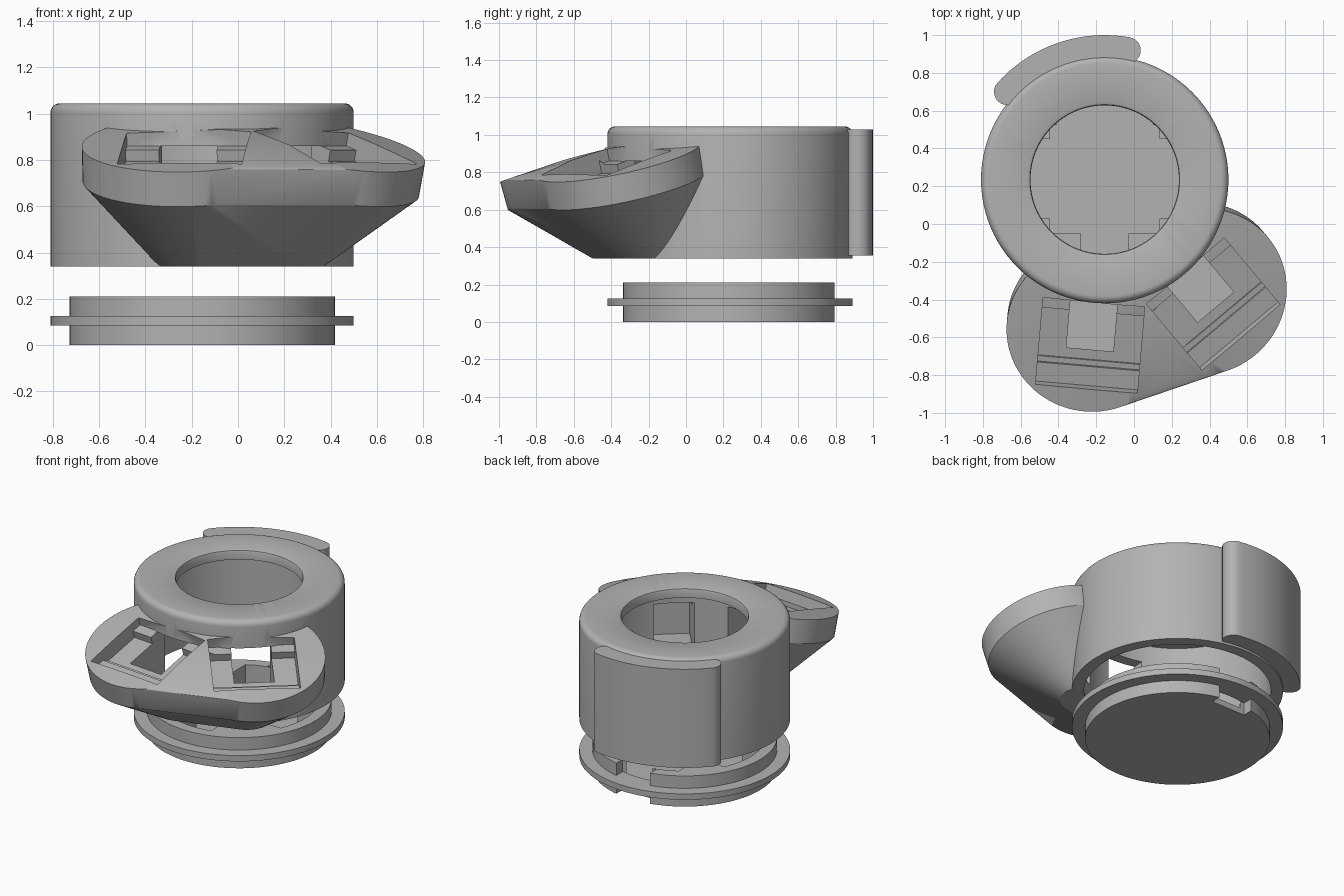
import bpy, bmesh, math
from mathutils import Matrix, Vector

if "Cube" in bpy.data.objects:
    bpy.data.objects.remove(bpy.data.objects["Cube"])

CX, CY = -0.155, 0.235          # axis of the round housing
R, CAVITY, HOLE = 0.655, 0.58, 0.393
BASE, TOP = 0.34, 1.045
SEG = 96

grey = bpy.data.materials.new("plain grey")
grey.use_nodes = True
grey.diffuse_color = (0.45, 0.45, 0.45, 1)
grey.node_tree.nodes["Principled BSDF"].inputs["Base Color"].default_value = (0.45, 0.45, 0.45, 1)


def make(name, bm):
    bmesh.ops.recalc_face_normals(bm, faces=bm.faces)
    mesh = bpy.data.meshes.new(name)
    bm.to_mesh(mesh)
    bm.free()
    obj = bpy.data.objects.new(name, mesh)
    mesh.materials.append(grey)
    bpy.context.collection.objects.link(obj)
    return obj


def box(lo, hi, matrix):
    """Box between two corners in a local frame."""
    bm = bmesh.new()
    bmesh.ops.create_cube(bm, size=1)
    lo, hi = Vector(lo), Vector(hi)
    for v in bm.verts:
        v.co = matrix @ Vector([a + (c + 0.5) * (b - a) for a, b, c in zip(lo, hi, v.co)])
    return make("cutter", bm)


def lathe(name, profile):
    """Closed solid of revolution on the housing axis; profile starts and ends on it."""
    bm = bmesh.new()
    verts = [bm.verts.new((CX + r, CY, z)) for r, z in profile]
    edges = [bm.edges.new(pair) for pair in zip(verts, verts[1:])]
    bmesh.ops.spin(bm, geom=verts + edges, cent=(CX, CY, 0), axis=(0, 0, 1),
                   angle=math.tau, steps=SEG)
    bmesh.ops.remove_doubles(bm, verts=bm.verts, dist=1e-5)
    return make(name, bm)


def cylinder(r, z0, z1):
    return lathe("cutter", [(0, z0), (r, z0), (r, z1), (0, z1)])


def combine(obj, other, operation="DIFFERENCE"):
    mod = obj.modifiers.new("combine", "BOOLEAN")
    mod.operation, mod.solver, mod.object = operation, "EXACT", other
    bpy.context.view_layer.objects.active = obj
    bpy.ops.object.modifier_apply(modifier=mod.name)
    bpy.data.objects.remove(other)


def frame(x, y, z, azimuth, tilt=0):
    return (Matrix.Translation((x, y, z)) @ Matrix.Rotation(math.radians(azimuth), 4, "Z")
            @ Matrix.Rotation(math.radians(tilt), 4, "Y"))


def smooth(obj):
    bpy.ops.object.select_all(action="DESELECT")
    obj.select_set(True)
    bpy.context.view_layer.objects.active = obj
    bpy.ops.object.shade_smooth_by_angle(angle=math.radians(30))


def circle(r, z, matrix):
    return [matrix @ Vector((r * math.cos(a), r * math.sin(a), z))
            for a in (math.tau * i / SEG for i in range(SEG))]


# Twin-lobed spout: hull of two tilted discs and a small rounded foot
lobes = [frame(-0.225, -0.56, 0.868, -95, 15.5), frame(0.365, -0.36, 0.868, -50, 15.5)]
points = []
for lobe in lobes:
    points += circle(0.45, 0, lobe) + circle(0.45, -0.155, lobe)
for x, y in ((-0.19, -0.35), (0.22, -0.22)):
    points += circle(0.15, 0, frame(x, y, BASE, 0))
bm = bmesh.new()
for p in points:
    bm.verts.new(p)
hull = bmesh.ops.convex_hull(bm, input=bm.verts)
loose = [v for v in bm.verts if not v.link_faces]
bmesh.ops.delete(bm, geom=loose, context="VERTS")
bmesh.ops.dissolve_limit(bm, angle_limit=0.002, verts=bm.verts, edges=bm.edges)
spout = make("spout", bm)

# Stepped rectangular pocket in each lobe
for lobe in lobes:
    for a, b, depth in ((-0.155, -0.08, 0.05), (-0.085, 0.19, 0.1),
                        (0.185, 0.22, 0.085), (0.215, 0.325, 0.065)):
        combine(spout, box((a, -0.27, -depth), (b, 0.27, 0.2), lobe))

# Housing with rounded top edge
fillet = 0.04
outer = [(0, BASE), (R, BASE)]
for i in range(7):
    a = math.radians(15 * i)
    outer.append((R - fillet + fillet * math.cos(a), TOP - fillet + fillet * math.sin(a)))
housing = lathe("housing", outer + [(0, TOP)])

# Curved back plate with rounded ends
inner_r, outer_r, start, end = 0.625, 0.765, 80, 138
mid, half = (inner_r + outer_r) / 2, (outer_r - inner_r) / 2
outline = []
for i in range(25):
    a = math.radians(start + (end - start) * i / 24)
    outline.append((outer_r * math.cos(a), outer_r * math.sin(a)))
for az, first in ((end, 0), (start, 180)):
    if first:
        for i in range(25):
            a = math.radians(end + (start - end) * i / 24)
            outline.append((inner_r * math.cos(a), inner_r * math.sin(a)))
    c = math.radians(az)
    for i in range(1, 12):
        a = c + math.radians(first + 15 * i)
        outline.append((mid * math.cos(c) + half * math.cos(a),
                        mid * math.sin(c) + half * math.sin(a)))
bm = bmesh.new()
face = bm.faces.new([bm.verts.new((CX + x, CY + y, 0.355)) for x, y in outline])
new = bmesh.ops.extrude_face_region(bm, geom=[face])["geom"]
bmesh.ops.translate(bm, vec=(0, 0, 0.675), verts=[g for g in new if isinstance(g, bmesh.types.BMVert)])
plate = make("back_plate", bm)

combine(housing, plate, "UNION")
combine(housing, spout, "UNION")

# Hollow interior and round top opening with a softened rim
combine(housing, cylinder(CAVITY, BASE - 0.1, 0.98))
rim = [(0, 0.9), (HOLE, 0.9), (HOLE, TOP - 0.015), (HOLE + 0.004, TOP - 0.005),
       (HOLE + 0.015, TOP), (HOLE + 0.015, TOP + 0.1), (0, TOP + 0.1)]
combine(housing, lathe("cutter", rim))

# Channels joining the pockets to the interior
for lobe, az in zip(lobes, (-95, -50)):
    x, y, _ = lobe.translation
    combine(housing, box((-0.42, -0.125, 0.5), (0.105, 0.125, 0.86), frame(x, y, 0, az)))

# Back window with a ledge inside
back = frame(CX, CY, 0, 110)
combine(housing, box((0.64, -0.26, 0.4), (0.9, 0.26, 0.87), back))
combine(housing, box((0.4, -0.24, 0.5), (0.7, 0.24, 0.81), back))
smooth(housing)

# Base cap with flange
cap_r, cap_top = 0.573, 0.21
cap = lathe("base_cap", [(0, 0), (cap_r, 0), (cap_r, 0.085), (R, 0.085), (R, 0.125),
                         (cap_r, 0.125), (cap_r, cap_top), (0, cap_top)])

# Cross-shaped recess in the cap, leaving stepped corner blocks
centre = frame(CX, CY, 0, 0)
recess = cylinder(0.5, 0.04, 0.4)
keep = box((-0.29, -0.285, 0.02), (0.29, 0.29, 0.5), centre)
for lo, hi in (((-0.6, -0.205, 0.02), (0.6, 0.215, 0.5)),
               ((-0.255, 0, 0.02), (0.255, 0.6, 0.5)),
               ((-0.125, -0.6, 0.02), (0.125, 0, 0.5))):
    combine(keep, box(lo, hi, centre), "UNION")
combine(recess, keep, "INTERSECT")
combine(cap, recess)

# Rear notch in the cap wall, above and below the flange
for z0, z1 in ((-0.1, 0.085), (0.125, 0.4)):
    combine(cap, box((-0.128, 0.49, z0), (0.128, 0.574, z1), centre))
smooth(cap)
